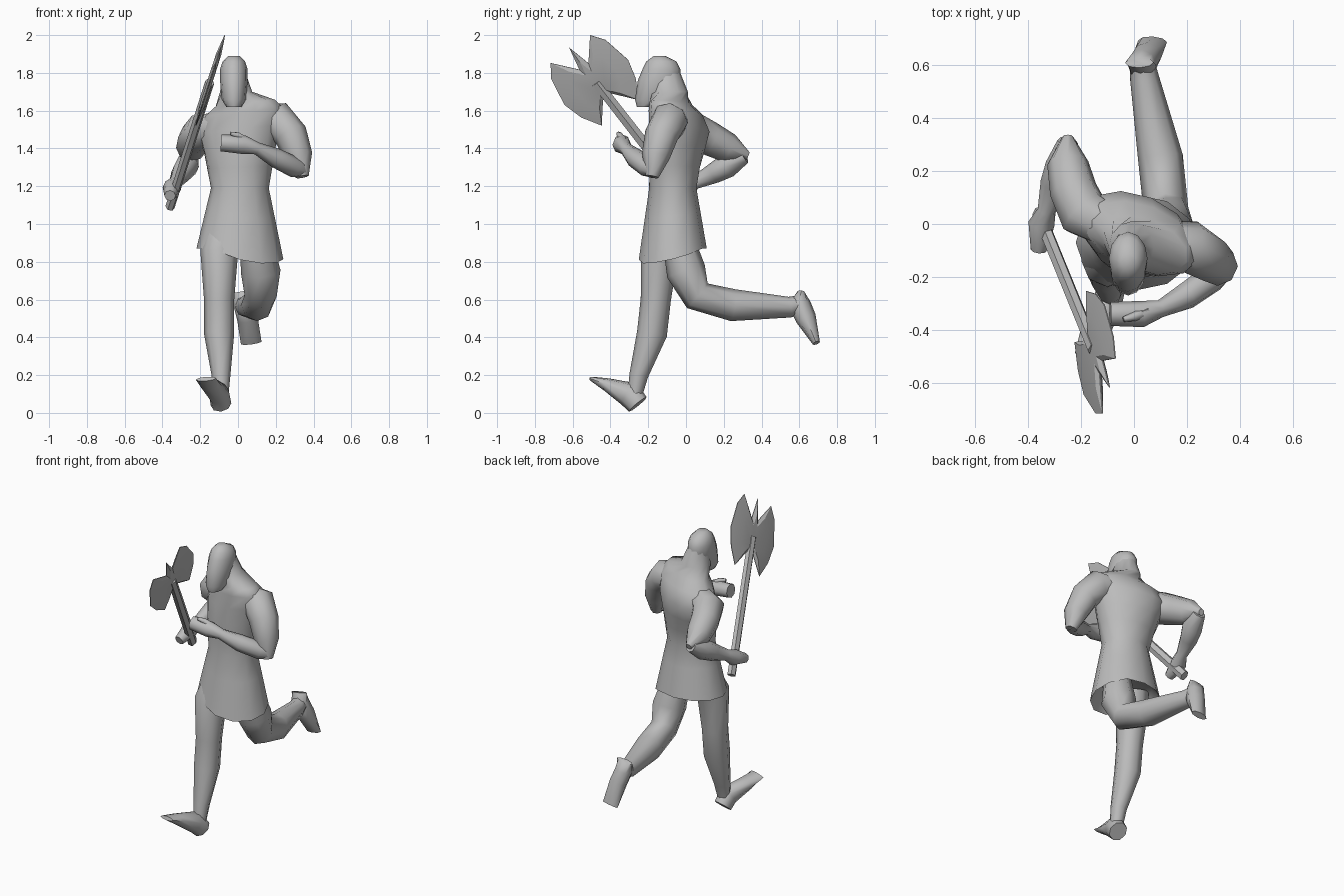
import bpy
import bmesh
from math import cos, sin, pi, radians
from mathutils import Vector, Matrix

if "Cube" in bpy.data.objects:
    bpy.data.objects.remove(bpy.data.objects["Cube"], do_unlink=True)

GREY = (0.5, 0.5, 0.5, 1)
plain_grey = bpy.data.materials.new("plain grey")
plain_grey.use_nodes = True
plain_grey.diffuse_color = GREY
plain_grey.node_tree.nodes["Principled BSDF"].inputs["Base Color"].default_value = GREY

ALONG_X = Vector((1, 0, 0))
ALONG_Y = Vector((0, 1, 0))


def loft(name, rings, smooth_angle=60):
    """Skin a list of equally long point rings into one closed object."""
    bm = bmesh.new()
    loops = [[bm.verts.new(point) for point in ring] for ring in rings]
    for lower, upper in zip(loops, loops[1:]):
        for i in range(len(lower)):
            bm.faces.new((lower[i - 1], lower[i], upper[i], upper[i - 1]))
    bm.faces.new(loops[0])
    bm.faces.new(loops[-1])
    bmesh.ops.recalc_face_normals(bm, faces=bm.faces)
    mesh = bpy.data.meshes.new(name)
    bm.to_mesh(mesh)
    bm.free()
    mesh.materials.append(plain_grey)
    part = bpy.data.objects.new(name, mesh)
    bpy.context.collection.objects.link(part)
    bpy.ops.object.select_all(action="DESELECT")
    part.select_set(True)
    bpy.context.view_layer.objects.active = part
    bpy.ops.object.shade_smooth_by_angle(angle=radians(smooth_angle))


def ellipse(centre, across, deep, sides):
    """Ring of points around a centre, spanned by two half-axis vectors."""
    angles = [2 * pi * i / sides for i in range(sides)]
    return [centre + across * cos(a) + deep * sin(a) for a in angles]


def level_ring(x, y, z, half_width, half_depth, twist=0):
    """Horizontal ellipse; twist turns it and lifts its left side."""
    turn = Matrix.Rotation(radians(-22 * twist), 3, "Z")
    lift = Vector((0, 0, 0.1 * twist))
    return ellipse(Vector((x, y, z)), (turn @ ALONG_X + lift) * half_width,
                   turn @ ALONG_Y * half_depth, 12)


def limb(name, stations, side=ALONG_X, width=None, sides=8, smooth_angle=60):
    """Tube through (x, y, z, radius) stations; a width flattens it."""
    centres = [Vector(station[:3]) for station in stations]
    last = len(centres) - 1
    rings = []
    for i, centre in enumerate(centres):
        into = (centre - centres[max(i - 1, 0)]).normalized()
        out = (centres[min(i + 1, last)] - centre).normalized()
        along = (into + out).normalized()
        across = (side - along * along.dot(side)).normalized()
        radius = stations[i][3]
        rings.append(ellipse(centre, across * (width or radius),
                             along.cross(across) * radius, sides))
    loft(name, rings, smooth_angle)


# Flared kilt, its hem dipping at the front left and hollow beneath
waist = level_ring(0.01, -0.07, 1.19, 0.153, 0.125)
hem = level_ring(0.01, -0.07, 0.87, 0.23, 0.18)
dip = Vector((0.7, -0.7))
for point in hem:
    outward = (point - Vector((0, -0.07, 0))).to_2d().normalized()
    point.z -= 0.08 * max(0, outward.dot(dip))
hips = [a.lerp(b, 0.4) for a, b in zip(waist, hem)]
hollow = level_ring(0, -0.07, 0.93, 0.17, 0.13)

# Torso in one piece with the kilt, twisting towards the shoulders
loft("torso_and_kilt", [hollow, hem, hips, waist] + [level_ring(*ring) for ring in (
    (0.01, -0.06, 1.3, 0.175, 0.135, 0.4),
    (0.01, -0.05, 1.4, 0.2, 0.145, 0.8),
    (0.01, -0.035, 1.5, 0.23, 0.145, 1),
    (0.03, -0.055, 1.59, 0.225, 0.125, 1),
    (0.04, -0.08, 1.64, 0.17, 0.1, 1),
    (-0.01, -0.09, 1.7, 0.085, 0.1),
    (-0.02, -0.11, 1.8, 0.06, 0.08),
)])

# Head with a long jaw
HEAD_X = -0.022
loft("head", [level_ring(HEAD_X, *ring) for ring in (
    (-0.2, 1.62, 0.04, 0.06),
    (-0.18, 1.66, 0.065, 0.09),
    (-0.14, 1.76, 0.073, 0.115),
    (-0.13, 1.82, 0.073, 0.1),
    (-0.13, 1.86, 0.06, 0.08),
    (-0.14, 1.89, 0.03, 0.03),
)])

# Left arm, folded across the chest
limb("left_upper_arm", [
    (0.1, -0.06, 1.56, 0.07),
    (0.21, -0.085, 1.55, 0.1),
    (0.28, -0.13, 1.47, 0.09),
    (0.32, -0.16, 1.36, 0.075),
    (0.34, -0.18, 1.25, 0.035)], ALONG_Y)
limb("left_forearm_and_hand", [
    (0.35, -0.17, 1.28, 0.035),
    (0.3, -0.2, 1.3, 0.055),
    (0.2, -0.27, 1.35, 0.052),
    (0.1, -0.32, 1.4, 0.033),
    (0.03, -0.34, 1.42, 0.05),
    (-0.09, -0.34, 1.43, 0.045)], ALONG_Y)
limb("left_thumb", [(0.05, -0.33, 1.44, 0.02), (0, -0.35, 1.47, 0.017),
                    (-0.04, -0.36, 1.48, 0.01)], ALONG_Y, sides=6)

# Right arm, drawn back to grip the axe
limb("right_upper_arm", [
    (-0.08, -0.02, 1.52, 0.08),
    (-0.19, 0.04, 1.49, 0.1),
    (-0.23, 0.13, 1.45, 0.09),
    (-0.25, 0.23, 1.4, 0.078),
    (-0.25, 0.33, 1.36, 0.02)])
limb("right_forearm_and_hand", [
    (-0.25, 0.31, 1.36, 0.04),
    (-0.27, 0.22, 1.31, 0.065),
    (-0.3, 0.15, 1.27, 0.055),
    (-0.33, 0.05, 1.22, 0.035),
    (-0.35, 0, 1.19, 0.05),
    (-0.36, -0.1, 1.15, 0.03)])

# Right leg, planted in front on its heel
limb("right_leg", [
    (-0.08, -0.1, 0.95, 0.09),
    (-0.1, -0.14, 0.85, 0.1),
    (-0.1, -0.16, 0.6, 0.08),
    (-0.1, -0.18, 0.42, 0.08),
    (-0.09, -0.25, 0.2, 0.05),
    (-0.09, -0.27, 0.1, 0.04)])
limb("right_foot", [
    (-0.09, -0.255, 0.045, 0.06),
    (-0.1, -0.3, 0.1, 0.07),
    (-0.15, -0.42, 0.15, 0.035),
    (-0.17, -0.5, 0.18, 0.012)], width=0.055)

# Left leg, kicked up behind
limb("left_leg", [
    (0.09, -0.05, 0.95, 0.08),
    (0.12, 0, 0.75, 0.105),
    (0.12, 0.06, 0.62, 0.085),
    (0.1, 0.25, 0.57, 0.085),
    (0.04, 0.55, 0.56, 0.055),
    (0.03, 0.62, 0.58, 0.045)])
limb("left_foot", [
    (0.02, 0.61, 0.64, 0.02),
    (0.03, 0.6, 0.58, 0.06),
    (0.05, 0.635, 0.5, 0.055),
    (0.07, 0.69, 0.37, 0.02)], width=0.055)

# Leaning axe: a straight handle up to the middle of the head
grip_end = Vector((-0.36, 0.04, 1.09))
middle = Vector((-0.15, -0.475, 1.75))
limb("axe_handle", [(*grip_end, 0.033), (*middle, 0.03)], width=0.025,
     sides=6, smooth_angle=30)

# Axe head: one half outline, mirrored across the handle
upward = (middle - grip_end).normalized()
flat_side = Vector((1, 0, -0.326)).normalized()
outward = upward.cross(flat_side)
half = [(0.03, 0.11), (0.13, 0.23), (0.18, 0.16), (0.21, 0),
        (0.18, -0.11), (0.12, -0.21), (0.03, -0.1)]
outline = [(0, 0.24)] + half + [(-across, up) for across, up in reversed(half)]


def axe_ring(scale, thickness):
    return [middle + (outward * across + upward * up) * scale + flat_side * thickness
            for across, up in outline]


loft("axe_head", [axe_ring(0.6, -0.014), axe_ring(1, -0.002),
                  axe_ring(1, 0.002), axe_ring(0.6, 0.014)], 20)
